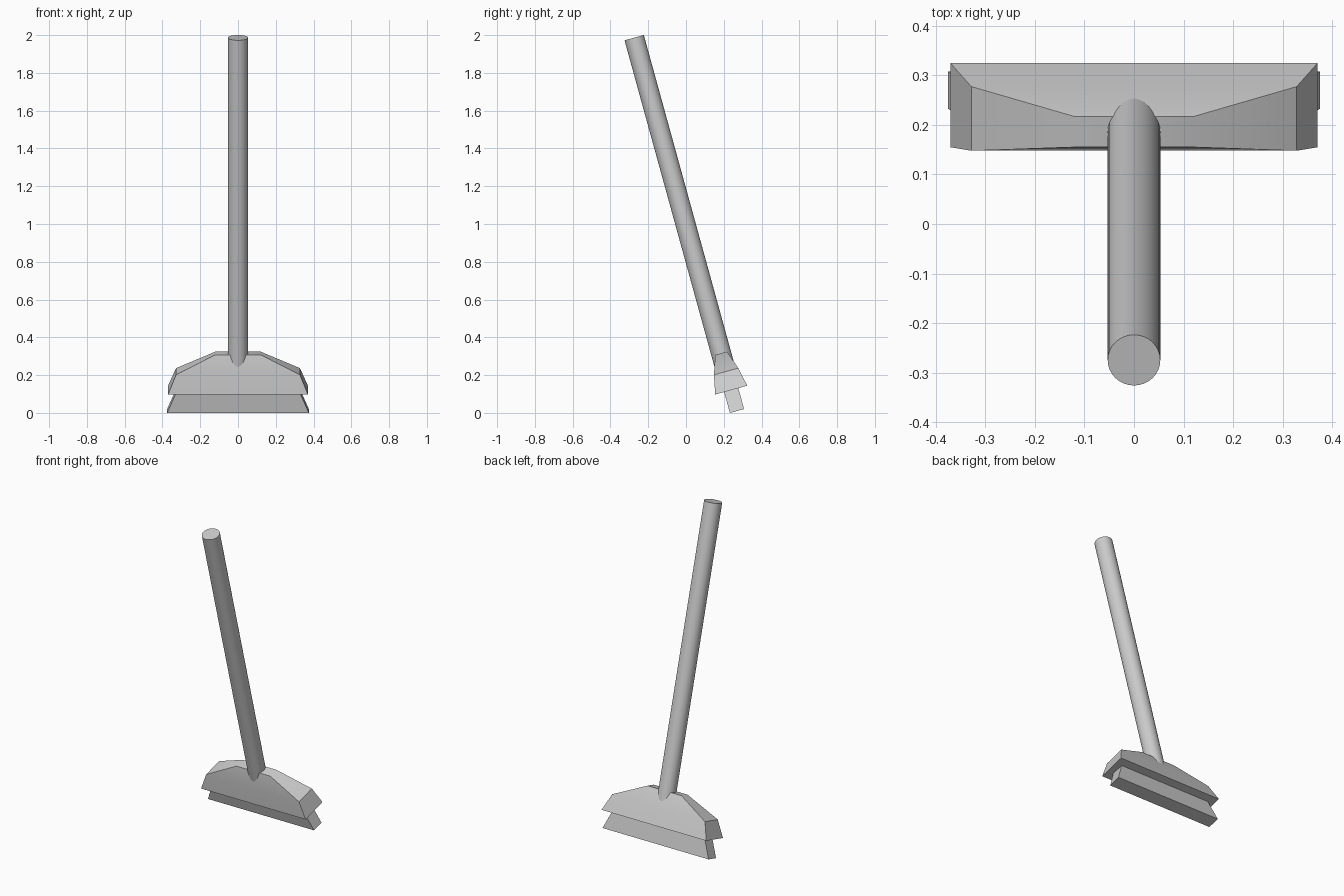
import bpy, bmesh, math
from mathutils import Matrix

if "Cube" in bpy.data.objects:
    bpy.data.objects.remove(bpy.data.objects["Cube"])

# Whole broom is built upright, then leaned about its brush foot
LEAN = Matrix.Translation((0, 0.27, 0.01)) @ Matrix.Rotation(math.radians(15.4), 4, 'X')


def finish(name, bm, angle):
    bmesh.ops.recalc_face_normals(bm, faces=bm.faces)
    bm.transform(LEAN)
    mesh = bpy.data.meshes.new(name)
    bm.to_mesh(mesh)
    bm.free()
    obj = bpy.data.objects.new(name, mesh)
    bpy.context.collection.objects.link(obj)
    bpy.ops.object.select_all(action='DESELECT')
    obj.select_set(True)
    bpy.context.view_layer.objects.active = obj
    bpy.ops.object.shade_smooth_by_angle(angle=math.radians(angle))
    return obj


def stacked_block(name, levels):
    """Loft rectangles given as (half width, half depth, height), capped."""
    bm = bmesh.new()
    rings = [[bm.verts.new((sx * hx, sy * hy, z))
              for sx, sy in ((-1, -1), (1, -1), (1, 1), (-1, 1))]
             for hx, hy, z in levels]
    for low, high in zip(rings, rings[1:]):
        for i in range(4):
            j = (i + 1) % 4
            bm.faces.new((low[i], low[j], high[j], high[i]))
    bm.faces.new(rings[0])
    bm.faces.new(rings[-1])
    return finish(name, bm, 35)


# Bristle block, widest at the floor
stacked_block("bristles", [(0.375, 0.039, 0.0), (0.326, 0.039, 0.115)])

# Shouldered head
stacked_block("broom_head", [(0.37, 0.088, 0.115),
                             (0.328, 0.067, 0.217),
                             (0.12, 0.032, 0.317)])

# Round handle sunk into the head
bottom, top = 0.2, 2.05
bm = bmesh.new()
bmesh.ops.create_cone(bm, cap_ends=True, cap_tris=True, segments=32,
                      radius1=0.053, radius2=0.053, depth=top - bottom,
                      matrix=Matrix.Translation((0, 0, (top + bottom) / 2)))
finish("handle", bm, 40)
